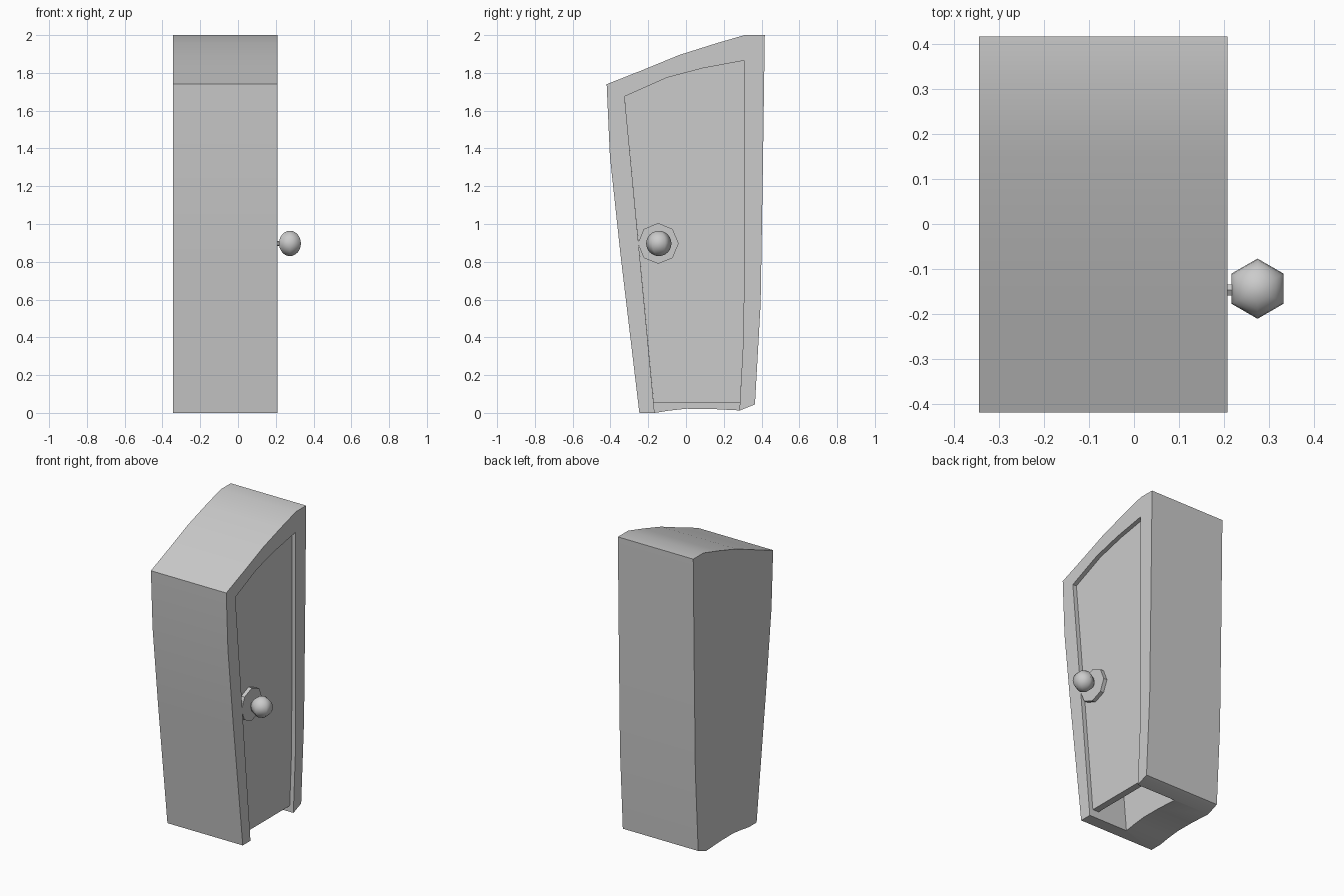
import bpy, math

if "Cube" in bpy.data.objects:
    bpy.data.objects.remove(bpy.data.objects["Cube"])

# x positions: back side, cavity end, door face, front of frame
X_BACK, X_CAVITY, X_DOOR, X_FACE = -0.345, -0.08, 0.18, 0.208
KNOB_Y, KNOB_Z = -0.147, 0.897


def prism(name, profile, x0, x1):
    """Extrude a counter-clockwise (y, z) outline along x."""
    n = len(profile)
    verts = [(x0, y, z) for y, z in profile] + [(x1, y, z) for y, z in profile]
    faces = [tuple(reversed(range(n))), tuple(range(n, 2 * n))]
    faces += [(i, (i + 1) % n, n + (i + 1) % n, n + i) for i in range(n)]
    mesh = bpy.data.meshes.new(name)
    mesh.from_pydata(verts, [], faces)
    obj = bpy.data.objects.new(name, mesh)
    bpy.context.collection.objects.link(obj)
    return obj


def smooth(obj, degrees=30):
    bpy.ops.object.select_all(action='DESELECT')
    obj.select_set(True)
    bpy.context.view_layer.objects.active = obj
    bpy.ops.object.shade_smooth_by_angle(angle=math.radians(degrees))


def disc(name, sides, radius, x0, x1):
    """Low-sided cylinder along x at the knob position, corner at the top."""
    ring = [(KNOB_Y + radius * math.sin(-a), KNOB_Z + radius * math.cos(a))
            for a in (2 * math.pi * i / sides for i in range(sides))]
    return prism(name, ring, x0, x1)


# Crooked cabinet outline
outer = [(-0.247, 0), (-0.165, 0), (-0.09, 0.012), (0.0, 0.022), (0.13, 0.021), (0.285, 0.013),
         (0.365, 0.045), (0.395, 0.58), (0.407, 1.3), (0.417, 2.0),
         (0.31, 2.0), (0.155, 1.955), (-0.035, 1.895), (-0.23, 1.815),
         (-0.42, 1.74), (-0.403, 1.36), (-0.347, 0.84)]
# Door opening, without its bottom edge
opening = [(0.305, 0.42), (0.307, 0.86), (0.307, 1.865), (0.09, 1.825),
           (-0.10, 1.775), (-0.325, 1.675)]

# Cabinet body with a cavity that is open at the bottom
body = prism("cabinet_body", outer, X_BACK, X_FACE)
cutter = prism("cavity_cutter", [(-0.157, -0.1), (0.277, -0.1), (0.285, 0.05)] + opening,
               X_CAVITY, X_FACE + 0.1)
cut = body.modifiers.new("cavity", 'BOOLEAN')
cut.operation, cut.solver, cut.object = 'DIFFERENCE', 'EXACT', cutter
bpy.context.view_layer.objects.active = body
bpy.ops.object.modifier_apply(modifier=cut.name)
bpy.data.objects.remove(cutter)
smooth(body, 25)

# Recessed door panel
prism("door", [(-0.171, 0.052), (0.285, 0.052)] + opening, X_DOOR - 0.045, X_DOOR)

# Octagonal plate, stem and round knob
disc("knob_plate", 8, 0.108, X_DOOR - 0.01, X_FACE - 0.003)
disc("knob_stem", 6, 0.014, X_FACE - 0.01, 0.25)
bpy.ops.mesh.primitive_uv_sphere_add(segments=6, ring_count=12, radius=0.067,
                                     location=(0.275, KNOB_Y + 0.003, KNOB_Z),
                                     rotation=(0, 0, math.radians(0)))
knob = bpy.context.object
knob.name = "knob"
smooth(knob, 65)
